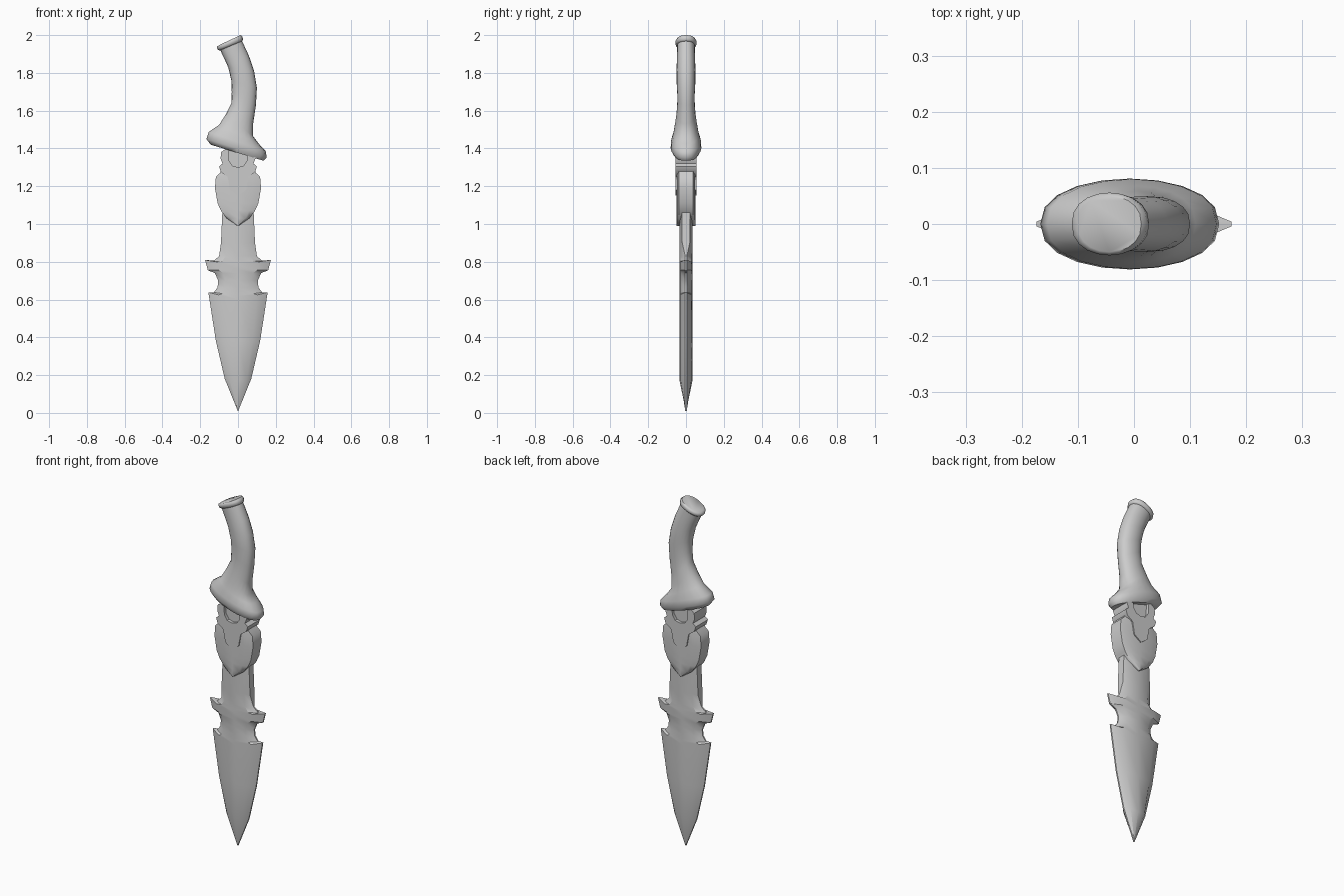
import bpy, bmesh
from math import sin, cos, pi
from mathutils import Vector


def loft(name, rings, angle=40):
    """Skin a stack of closed rings and cap both ends."""
    bm = bmesh.new()
    layers = [[bm.verts.new(p) for p in r] for r in rings]
    n = len(rings[0])
    for a, b in zip(layers, layers[1:]):
        for i in range(n):
            j = (i + 1) % n
            bm.faces.new((a[i], a[j], b[j], b[i]))
    bm.faces.new(layers[0][::-1])
    bm.faces.new(layers[-1])
    bmesh.ops.remove_doubles(bm, verts=bm.verts, dist=0.0005)
    bmesh.ops.recalc_face_normals(bm, faces=bm.faces)
    me = bpy.data.meshes.new(name)
    bm.to_mesh(me)
    bm.free()
    ob = bpy.data.objects.new(name, me)
    bpy.context.collection.objects.link(ob)
    bpy.ops.object.select_all(action='DESELECT')
    ob.select_set(True)
    bpy.context.view_layer.objects.active = ob
    bpy.ops.object.shade_smooth_by_angle(angle=angle * pi / 180)
    return ob


def section(zc, w, ze, yc, ym, ye):
    """Flat lens section: centre, shoulder and edge on both sides and faces."""
    half = [(-1, ye), (-0.65, ym), (0, yc), (0.65, ym), (1, ye)]
    pts = [(f, y) for f, y in half] + [(f, -y) for f, y in half[::-1]]
    return [(f * w, y, zc + (ze - zc) * abs(f)) for f, y in pts]


def slab(name, half_outline, y):
    """Mirrored front outline extruded through the thickness."""
    outline = half_outline + [(-x, z) for x, z in half_outline[::-1] if x > 0]
    return loft(name, [[(x, s * y, z) for x, z in outline] for s in (-1, 1)])


# Blade: centre height, half width, edge height, half thickness
blade = [(0.01, 0.001, 0.01, 0.001), (0.17, 0.07, 0.18, 0.034),
         (0.38, 0.117, 0.38, 0.035), (0.60, 0.157, 0.638, 0.035),
         (0.62, 0.128, 0.638, 0.035), (0.66, 0.108, 0.665, 0.035),
         (0.70, 0.105, 0.70, 0.035), (0.74, 0.122, 0.74, 0.035),
         (0.76, 0.16, 0.755, 0.035), (0.78, 0.174, 0.81, 0.035),
         (0.80, 0.13, 0.803, 0.035), (0.83, 0.10, 0.83, 0.035),
         (0.90, 0.09, 0.90, 0.035), (1.10, 0.083, 1.06, 0.035)]
loft("blade", [section(zc, w, ze, t, t * 0.85, 0.004 if z < 12 else 0.02)
               for z, (zc, w, ze, t) in enumerate(blade)], 35)

# Heart-shaped shield below the grip
shield = [(0.99, 0.002), (1.03, 0.06), (1.07, 0.09), (1.11, 0.108), (1.19, 0.122),
          (1.25, 0.117), (1.27, 0.095), (1.295, 0.085)]
loft("shield", [section(z, w, z, 0.05, 0.048, 0.038) for z, w in shield], 50)

# Clasp with an open window, laid over the neck and shield
slab("clasp", [(0, 1.15), (0.042, 1.18), (0.055, 1.25), (0.09, 1.275),
               (0.10, 1.305), (0.082, 1.32), (0.092, 1.345), (0.09, 1.38),
               (0.05, 1.41), (0.048, 1.335), (0.03, 1.308), (0, 1.30)], 0.055)
slab("neck", [(0, 1.2), (0.07, 1.2), (0.07, 1.43), (0, 1.43)], 0.038)


# Curved grip: left point, right point, half depth of each slanted ring
def grip_ring(xl, zl, xr, zr, y, n=20):
    l, r = Vector((xl, 0, zl)), Vector((xr, 0, zr))
    mid, half = (l + r) / 2, (r - l) / 2
    ring = []
    for i in range(n):
        c, s = cos(2 * pi * i / n), sin(2 * pi * i / n)
        p = mid + half * c
        p.y = y * (1 if s > 0 else -1) * abs(s) ** 0.85
        ring.append(p)
    return ring


grip = [(-0.09, 1.405, 0.10, 1.347, 0.045), (-0.145, 1.42, 0.135, 1.335, 0.068),
        (-0.167, 1.45, 0.152, 1.352, 0.081), (-0.155, 1.487, 0.147, 1.385, 0.08),
        (-0.10, 1.525, 0.11, 1.425, 0.068), (-0.065, 1.58, 0.08, 1.465, 0.059),
        (-0.035, 1.64, 0.08, 1.53, 0.05), (-0.033, 1.70, 0.095, 1.63, 0.045),
        (-0.035, 1.76, 0.10, 1.72, 0.049), (-0.052, 1.83, 0.085, 1.81, 0.05),
        (-0.07, 1.87, 0.058, 1.89, 0.048), (-0.096, 1.925, 0.02, 1.972, 0.046)]
loft("grip", [grip_ring(*g) for g in grip], 60)

# Pommel rim
rim = [(-0.098, 1.918, 0.022, 1.968, 0.046), (-0.109, 1.924, 0.027, 1.976, 0.055),
       (-0.111, 1.938, 0.023, 1.992, 0.056), (-0.10, 1.947, 0.013, 2.0, 0.05)]
loft("pommel_rim", [grip_ring(*g) for g in rim], 60)
